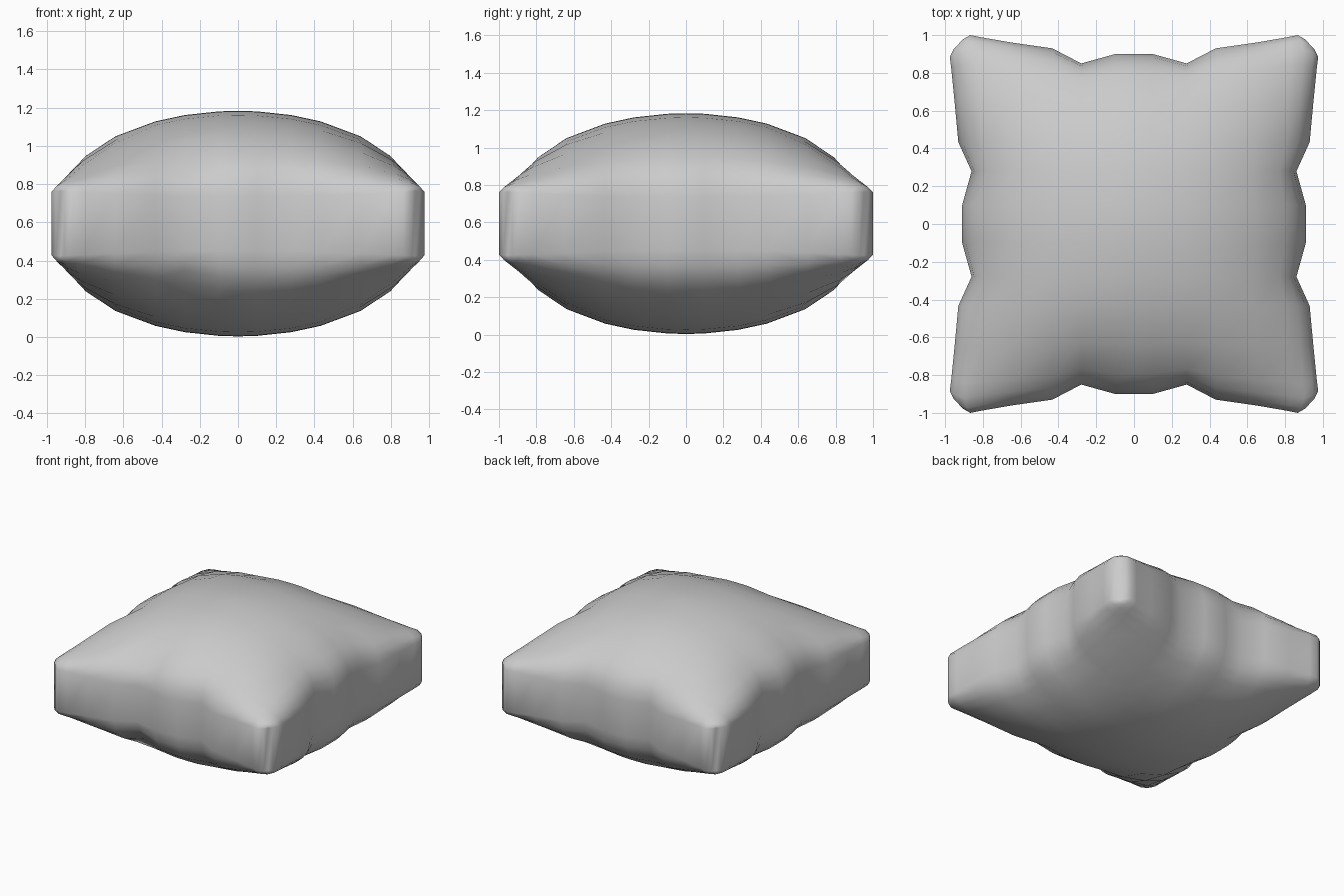
import bpy, bmesh, math

if "Cube" in bpy.data.objects:
    bpy.data.objects.remove(bpy.data.objects["Cube"])

# Grid parameters across half the cushion, and edge offsets at each one
P = [0, .11, .31, .48, .71, .88, .94, .98, 1]
EDGE_X = [.91, .91, .86, .93, .95, .967, .975, .953, .928]
EDGE_Y = [.90, .90, .85, .93, .96, .988, 1.0, .977, .952]
MID_Z, TOP_H, RIM, SLIM = .593, .59, .17, .03
N = len(P) - 1


def signed(i):
    return math.copysign(P[abs(i)], i)


def point(i, j, side):
    u, v = signed(i), signed(j)
    x = u * (.9 + (EDGE_X[abs(j)] - .9) * u ** 4)
    y = v * (.9 + (EDGE_Y[abs(i)] - .9) * v ** 4)
    dome = math.sqrt(max(0, (1 - u * u) * (1 - v * v)))
    # rim is a little slimmer between the corners
    rim = RIM - SLIM * (1 - min(abs(u), abs(v)) ** 2)
    # soft crease running in from one front pinch
    dip = math.exp(-((x + .24) / .11) ** 2 - ((y + .82) / .11) ** 2)
    h = rim + (TOP_H - rim) * dome - .05 * dip * min(1, dome * 3)
    return x, y, MID_Z + side * h


bm = bmesh.new()
R = range(-N, N + 1)
top = {(i, j): bm.verts.new(point(i, j, 1)) for i in R for j in R}
low = {(i, j): bm.verts.new(point(i, j, -1)) for i in R for j in R}

# Puffed upper and lower panels
for i in range(-N, N):
    for j in range(-N, N):
        q = [(i, j), (i + 1, j), (i + 1, j + 1), (i, j + 1)]
        bm.faces.new([top[k] for k in q])
        bm.faces.new([low[k] for k in reversed(q)])

# Pinched side wall
loop = ([(i, -N) for i in range(-N, N)] + [(N, j) for j in range(-N, N)]
        + [(i, N) for i in range(N, -N, -1)] + [(-N, j) for j in range(N, -N, -1)])
for a, b in zip(loop, loop[1:] + loop[:1]):
    bm.faces.new([low[a], low[b], top[b], top[a]])

bmesh.ops.recalc_face_normals(bm, faces=bm.faces)
for f in bm.faces:
    f.smooth = True
mesh = bpy.data.meshes.new("cushion")
bm.to_mesh(mesh)
bm.free()
bpy.context.collection.objects.link(bpy.data.objects.new("cushion", mesh))
